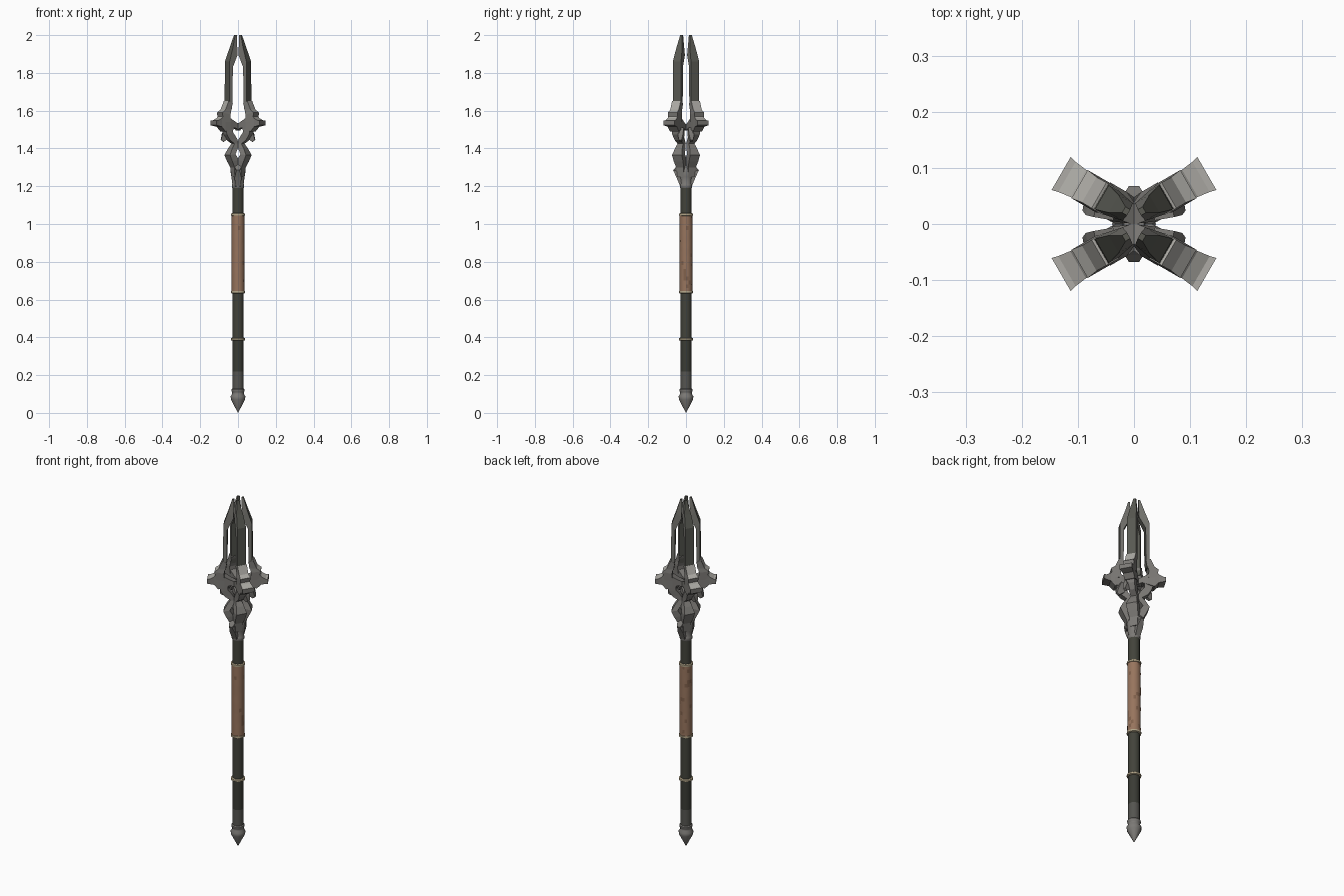
import bpy, bmesh, math, random

if "Cube" in bpy.data.objects:
    bpy.data.objects.remove(bpy.data.objects["Cube"])

random.seed(4)


def material(name, rgb):
    m = bpy.data.materials.new(name)
    m.diffuse_color = (*rgb, 1)
    m.use_nodes = True
    m.node_tree.nodes["Principled BSDF"].inputs["Base Color"].default_value = m.diffuse_color
    return m


CROWN = material("worn grey steel", (0.2, 0.192, 0.18))
EDGE = material("bright worn steel", (0.42, 0.41, 0.38))
PRONG = material("dark steel", (0.1, 0.102, 0.086))
SIDE = material("prong side steel", (0.17, 0.167, 0.152))
SHAFT = material("blackened shaft", (0.055, 0.056, 0.043))
DARK = material("black shaft", (0.042, 0.044, 0.035))
SCUFFED = material("scuffed shaft", (0.09, 0.089, 0.08))
LEATHER = material("brown leather", (0.31, 0.176, 0.11))
STAIN = material("dark leather", (0.22, 0.12, 0.072))
BRASS = material("dull brass", (0.45, 0.38, 0.25))


def finish(name, bm, mats, smooth=None, rule=None):
    bmesh.ops.remove_doubles(bm, verts=bm.verts[:], dist=0.0002)
    bmesh.ops.recalc_face_normals(bm, faces=bm.faces[:])
    if rule:
        bm.normal_update()
        for f in bm.faces:
            f.material_index = rule(f)
    me = bpy.data.meshes.new(name)
    bm.to_mesh(me)
    bm.free()
    for m in mats:
        me.materials.append(m)
    ob = bpy.data.objects.new(name, me)
    bpy.context.collection.objects.link(ob)
    if smooth:
        bpy.ops.object.select_all(action='DESELECT')
        ob.select_set(True)
        bpy.context.view_layer.objects.active = ob
        bpy.ops.object.shade_smooth_by_angle(angle=math.radians(smooth))
    return ob


def skin(bm, rings):
    """Bridge a row of vertex rings and close both ends."""
    for a, b in zip(rings, rings[1:]):
        for i in range(len(a)):
            j = (i + 1) % len(a)
            bm.faces.new((a[i], a[j], b[j], b[i]))
    bm.faces.new(rings[0])
    bm.faces.new(rings[-1])


def lathe(name, profile, mats, sides=16, jitter=0.0, rule=None):
    bm = bmesh.new()
    rings = []
    for r, z in profile:
        ring = []
        for i in range(sides):
            a = 2 * math.pi * i / sides
            q = r + random.uniform(-jitter, jitter)
            ring.append(bm.verts.new((q * math.cos(a), q * math.sin(a), z)))
        rings.append(ring)
    skin(bm, rings)
    return finish(name, bm, mats, 40, rule)


def arms(name, stations, mats, angle=30, offset=0.015,
         signs=((1, 1), (-1, 1), (1, -1), (-1, -1)), rule=None):
    """Loft (r_in, z_in, r_out, z_out, width) stations along a radial plane, then mirror."""
    c, s = math.cos(math.radians(angle)), math.sin(math.radians(angle))
    for n, (sx, sy) in enumerate(signs):
        bm = bmesh.new()
        rings = []
        for ri, zi, ro, zo, w in stations:
            corners = ((ri, zi, -w / 2), (ro, zo, -w / 2), (ro, zo, w / 2), (ri, zi, w / 2))
            rings.append([bm.verts.new((sx * (r * c - t * s), sy * (offset + r * s + t * c), z))
                          for r, z, t in corners])
        skin(bm, rings)
        finish(f"{name}_{n + 1}", bm, mats, None, rule)


def middle(f):
    return f.calc_center_median()


# Pointed foot, shaft and leather grip
lathe("foot_spike", [(0.0004, 0), (0.037, 0.07), (0.039, 0.088), (0.031, 0.1), (0.031, 0.11),
                     (0.035, 0.115), (0.035, 0.124), (0.029, 0.13)], [CROWN], 12)
lathe("shaft", [(0.03, z) for z in (0.12, 0.22, 0.39, 0.65, 1.05, 1.22)],
      [SHAFT, DARK, SCUFFED], 12,
      rule=lambda f: 2 if middle(f).z < 0.22 else 1 if middle(f).z < 0.39 else 0)
lathe("grip", [(0.034, 0.64 + 0.41 * i / 20) for i in range(21)], [LEATHER, STAIN], 16, 0.0006,
      rule=lambda f: int(random.random() < 0.06))

# Thin rings on the shaft
for label, z in (("lower", 0.39), ("grip_bottom", 0.64), ("grip_top", 1.05)):
    lathe(label + "_ring", [(0.03, z - 0.008), (0.037, z - 0.005), (0.038, z),
                            (0.037, z + 0.005), (0.03, z + 0.008)], [BRASS])

# Collar below the head, with a crest at front and back
lathe("collar", [(0.03, 1.19), (0.033, 1.195), (0.033, 1.21), (0.03, 1.215), (0.035, 1.25),
                 (0.039, 1.275), (0.036, 1.29), (0.026, 1.31), (0.018, 1.34)], [CROWN], 12)
arms("collar_crest", [(0, 1.19, 0.031, 1.2, 0.03), (0, 1.24, 0.05, 1.245, 0.036),
                      (0.01, 1.27, 0.068, 1.285, 0.018), (0.02, 1.29, 0.055, 1.3, 0.034),
                      (0.02, 1.32, 0.035, 1.325, 0.02)],
     [CROWN], 90, 0, ((1, 1), (1, -1)))

# Crossing strands under the crown
arms("strand", [(0.0, 1.25, 0.03, 1.25, 0.036), (0.004, 1.31, 0.034, 1.30, 0.046),
                (0.012, 1.34, 0.05, 1.33, 0.056), (0.032, 1.37, 0.066, 1.365, 0.06),
                (0.014, 1.40, 0.048, 1.40, 0.044), (0.002, 1.425, 0.03, 1.425, 0.034),
                (0.018, 1.455, 0.06, 1.445, 0.036), (0.042, 1.485, 0.08, 1.475, 0.042),
                (0.04, 1.53, 0.09, 1.52, 0.045)], [CROWN])

# Small barbs hanging below the crown
arms("barb", [(0.035, 1.50, 0.07, 1.51, 0.03), (0.05, 1.455, 0.085, 1.475, 0.028),
              (0.078, 1.435, 0.092, 1.445, 0.014)], [CROWN], 10)

# Crown arms reaching from the centre to broad outer points, worn bright on top
arms("crown_arm", [(-0.008, 1.495, -0.008, 1.525, 0.03), (0.03, 1.51, 0.025, 1.54, 0.04),
                   (0.06, 1.50, 0.06, 1.56, 0.05), (0.092, 1.49, 0.092, 1.59, 0.055),
                   (0.115, 1.515, 0.115, 1.56, 0.056), (0.138, 1.52, 0.138, 1.548, 0.062),
                   (0.15, 1.523, 0.15, 1.548, 0.068)], [CROWN, EDGE],
     rule=lambda f: int(f.normal.z > 0.3 and middle(f).xy.length > 0.06))

# Prong sockets and tall converging prongs
arms("prong_socket", [(0.06, 1.54, 0.105, 1.54, 0.055), (0.062, 1.58, 0.112, 1.59, 0.058),
                      (0.056, 1.605, 0.092, 1.605, 0.052), (0.047, 1.64, 0.072, 1.65, 0.053)],
     [CROWN, EDGE], rule=lambda f: int(f.normal.z > 0.4))
arms("prong", [(0.053, 1.60, 0.075, 1.60, 0.048), (0.048, 1.65, 0.067, 1.65, 0.05),
               (0.046, 1.83, 0.066, 1.86, 0.05), (0.013, 1.895, 0.042, 1.93, 0.036),
               (0.011, 2.0, 0.021, 2.0, 0.012)], [PRONG, SIDE],
     rule=lambda f: int(abs(f.normal.y) > abs(f.normal.x)))
